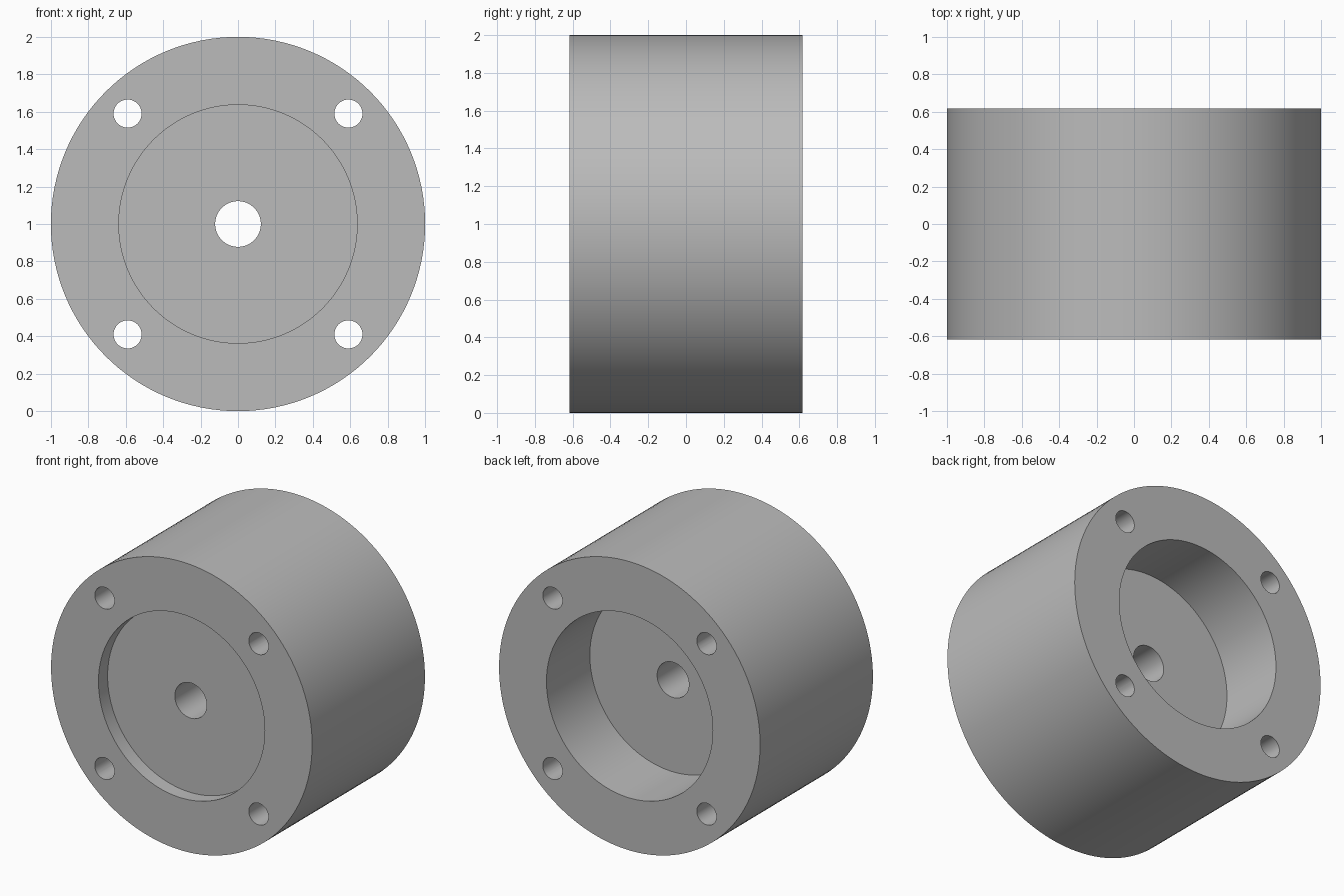
import bpy, bmesh
from math import pi, radians
from mathutils import Matrix

cube = bpy.data.objects.get("Cube")
if cube:
    bpy.data.objects.remove(cube, do_unlink=True)

HALF = 0.617             # half the length along y
FRONT_FLOOR = -HALF + 0.10
BACK_FLOOR = HALF - 0.475
RECESS, BORE = 0.637, 0.122
BOLT, BOLT_POS = 0.075, 0.59

grey = bpy.data.materials.new("machined grey")
grey.use_nodes = True
colour = (0.5, 0.5, 0.5, 1)
grey.diffuse_color = colour
grey.node_tree.nodes["Principled BSDF"].inputs["Base Color"].default_value = colour


def add_object(name, bm):
    bmesh.ops.recalc_face_normals(bm, faces=bm.faces)
    mesh = bpy.data.meshes.new(name)
    bm.to_mesh(mesh)
    bm.free()
    mesh.materials.append(grey)
    obj = bpy.data.objects.new(name, mesh)
    bpy.context.collection.objects.link(obj)
    return obj


# Flanged housing: cross-section (radius, y) turned about the y axis
profile = [(1, -HALF), (1, HALF), (RECESS, HALF), (RECESS, BACK_FLOOR),
           (BORE, BACK_FLOOR), (BORE, FRONT_FLOOR), (RECESS, FRONT_FLOOR),
           (RECESS, -HALF)]
bm = bmesh.new()
verts = [bm.verts.new((r, y, 1)) for r, y in profile]
edges = [bm.edges.new((v, verts[(i + 1) % len(verts)])) for i, v in enumerate(verts)]
bmesh.ops.spin(bm, geom=verts + edges, cent=(0, 0, 1), axis=(0, 1, 0),
               angle=2 * pi, steps=128, use_merge=True)
bmesh.ops.remove_doubles(bm, verts=bm.verts, dist=0.0001)
housing = add_object("housing", bm)

# Four bolt holes cut right through the rim
bm = bmesh.new()
for x in (-BOLT_POS, BOLT_POS):
    for z in (-BOLT_POS, BOLT_POS):
        place = Matrix.Translation((x, 0, 1 + z)) @ Matrix.Rotation(pi / 2, 4, "X")
        bmesh.ops.create_cone(bm, cap_ends=True, segments=48, radius1=BOLT,
                              radius2=BOLT, depth=2, matrix=place)
cutter = add_object("bolt_hole_cutter", bm)
cutter.hide_render = True
cut = housing.modifiers.new("bolt holes", "BOOLEAN")
cut.operation = "DIFFERENCE"
cut.solver = "EXACT"
cut.object = cutter

bpy.ops.object.select_all(action="DESELECT")
housing.select_set(True)
bpy.context.view_layer.objects.active = housing
bpy.ops.object.modifier_apply(modifier=cut.name)
bpy.data.objects.remove(cutter, do_unlink=True)
bpy.ops.object.shade_smooth_by_angle(angle=radians(30))
